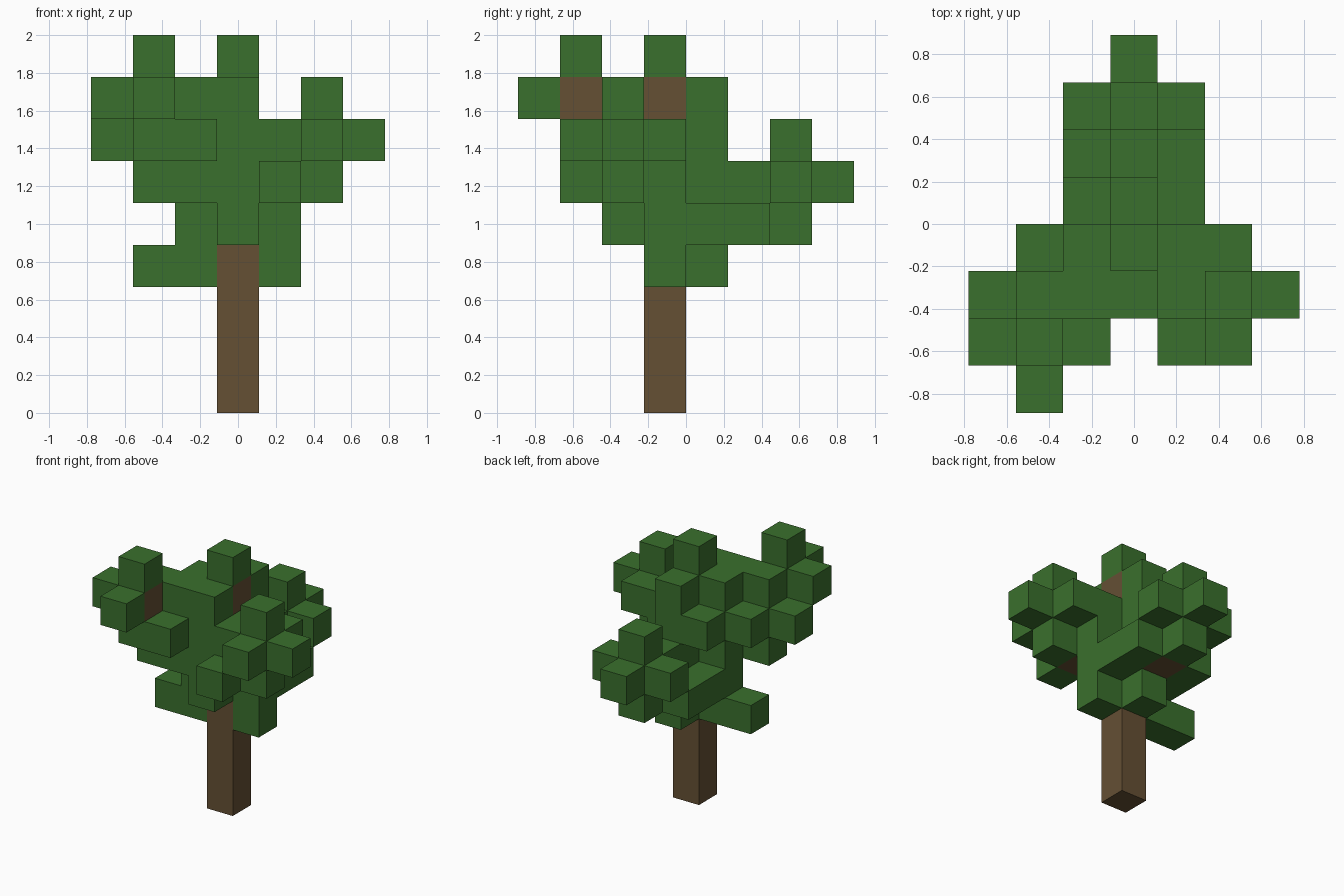
import bpy
import bmesh
from mathutils import Vector

cube = bpy.data.objects.get("Cube")
if cube:
    bpy.data.objects.remove(cube, do_unlink=True)

S = 2 / 9  # block size


def make_material(name, color):
    mat = bpy.data.materials.new(name)
    mat.use_nodes = True
    mat.diffuse_color = color
    mat.node_tree.nodes["Principled BSDF"].inputs["Base Color"].default_value = color
    return mat


bark = make_material("bark brown", (0.130, 0.080, 0.034, 1))
leaf = make_material("leaf green", (0.042, 0.162, 0.026, 1))

DIRS = [Vector(d) for d in ((1, 0, 0), (-1, 0, 0), (0, 1, 0),
                            (0, -1, 0), (0, 0, 1), (0, 0, -1))]


def around(cell, skip=""):
    """Blocks touching a branch block, leaving out the named sides."""
    names = ("+x", "-x", "+y", "-y", "+z", "-z")
    return {tuple(int(a + b) for a, b in zip(cell, d))
            for n, d in zip(names, DIRS) if n not in skip.split()}


# Trunk and branches, as block coordinates
trunk = {(0, -1, k) for k in range(8)}
back_branch = {(0, 0, 4), (0, 1, 4), (0, 2, 5)}
left_branch = {(1, -2, 5), (2, -2, 6)}
right_branch = {(-1, -1, 6), (-1, -2, 6), (-2, -2, 6), (-2, -3, 7)}
wood = trunk | back_branch | left_branch | right_branch

# Sides of the branches that stay bare
bare = {(0, -1, 3): "-y", (0, -1, 7): "+x", (-2, -3, 7): "+x",
        (0, 1, 4): "-z", (1, -2, 5): "-z"}


def foliage(branch):
    cells = set()
    for c in branch:
        if c[2] > 2:
            cells |= around(c, bare.get(c, ""))
    return cells - wood


crowns = {
    "crown_leaves": foliage(trunk) - {(0, -1, 2)},
    "back_leaves": foliage(back_branch),
    "left_leaves": foliage(left_branch),
    "right_leaves": foliage(right_branch),
    "low_twig_leaves": {(-1, -1, 3), (-2, -1, 3)},
}
filled = wood.union(*crowns.values())


def build(name, cells, mat):
    """Mesh the outer faces of a group of blocks."""
    bm = bmesh.new()
    for c in cells:
        mid = Vector((c[0], c[1] + 0.5, c[2] + 0.5))
        for d in DIRS:
            if tuple(int(a + b) for a, b in zip(c, d)) in filled:
                continue
            u = Vector((d.y, d.z, d.x)) / 2
            v = d.cross(u)
            corners = (u + v, v - u, -u - v, u - v)
            bm.faces.new([bm.verts.new((mid + d / 2 + p) * S) for p in corners])
    bmesh.ops.remove_doubles(bm, verts=bm.verts, dist=0.001)
    bmesh.ops.dissolve_limit(bm, angle_limit=0.01, verts=bm.verts, edges=bm.edges)
    mesh = bpy.data.meshes.new(name)
    bm.to_mesh(mesh)
    bm.free()
    mesh.materials.append(mat)
    obj = bpy.data.objects.new(name, mesh)
    bpy.context.collection.objects.link(obj)


build("trunk_and_branches", wood, bark)
used = set()
for name, cells in crowns.items():
    build(name, cells - used, leaf)
    used |= cells
